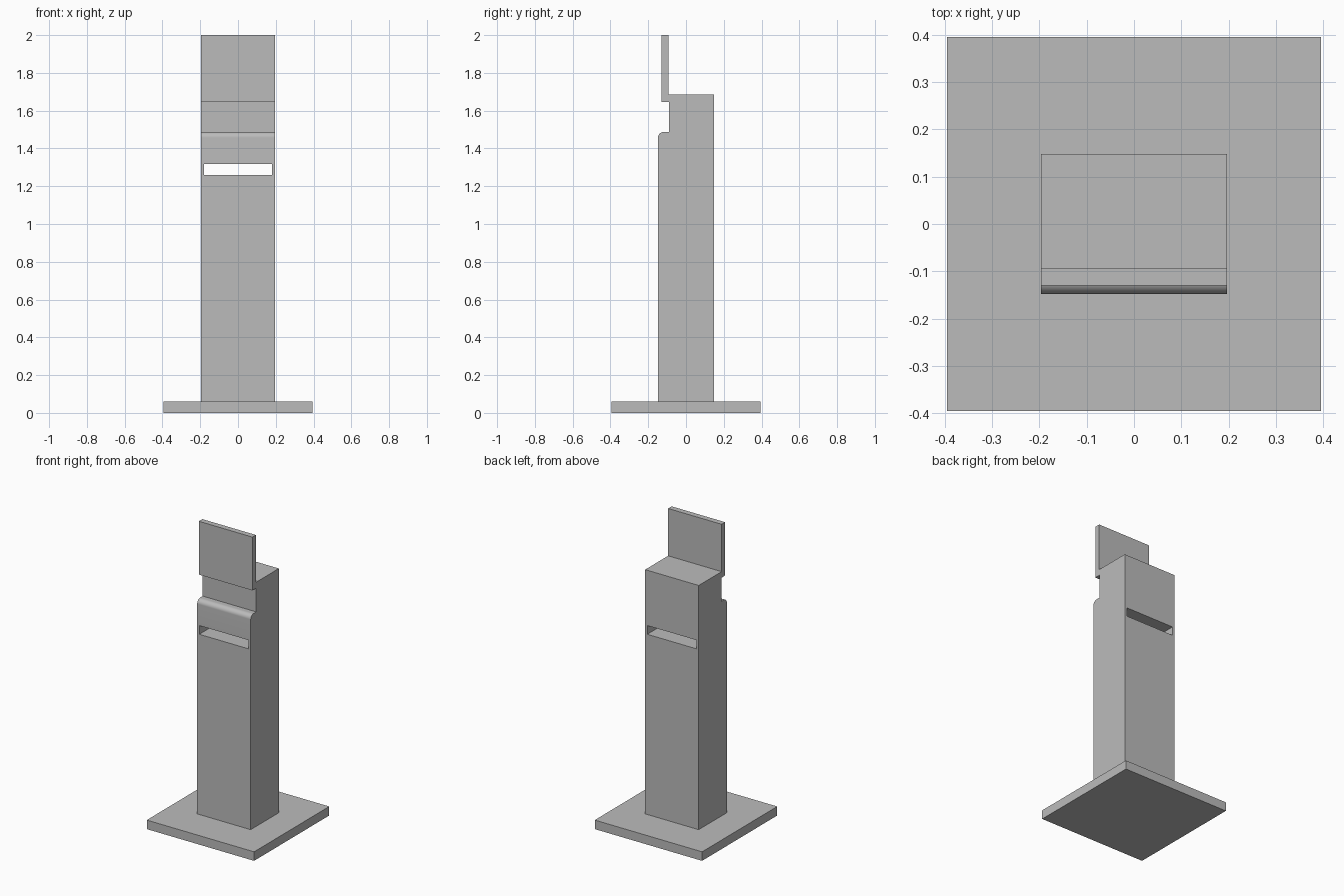
import bpy
import bmesh
import math

cube = bpy.data.objects.get("Cube")
if cube:
    bpy.data.objects.remove(cube, do_unlink=True)

grey = bpy.data.materials.new("light_grey")
grey.use_nodes = True
colour = (0.5, 0.5, 0.5, 1)
grey.diffuse_color = colour
grey.node_tree.nodes["Principled BSDF"].inputs["Base Color"].default_value = colour


def box(name, low, high):
    bpy.ops.mesh.primitive_cube_add(
        size=1, location=[(a + b) / 2 for a, b in zip(low, high)])
    obj = bpy.context.object
    obj.name = name
    obj.scale = [b - a for a, b in zip(low, high)]
    bpy.ops.object.transform_apply(location=False, rotation=False, scale=True)
    obj.data.materials.append(grey)
    return obj


def extrude_profile(name, points, half_width):
    """Extrude a closed (y, z) outline across x."""
    bm = bmesh.new()
    face = bm.faces.new([bm.verts.new((-half_width, y, z)) for y, z in points])
    result = bmesh.ops.extrude_face_region(bm, geom=[face], use_keep_orig=True)
    verts = [v for v in result["geom"] if isinstance(v, bmesh.types.BMVert)]
    bmesh.ops.translate(bm, verts=verts, vec=(2 * half_width, 0, 0))
    bmesh.ops.recalc_face_normals(bm, faces=bm.faces)
    mesh = bpy.data.meshes.new(name)
    bm.to_mesh(mesh)
    bm.free()
    obj = bpy.data.objects.new(name, mesh)
    bpy.context.collection.objects.link(obj)
    mesh.materials.append(grey)
    return obj


# Floor plate
base_top = 0.06
box("base_plate", (-0.395, -0.395, 0), (0.395, 0.395, base_top))

# Column outline: rounded front lip, recess, overhanging upright panel
front, back, recess = -0.148, 0.148, -0.09
lip_top, radius, steps = 1.487, 0.03, 12
lip = []
for i in range(steps + 1):
    a = math.pi / 2 * i / steps
    lip.append((front + radius * (1 - math.cos(a)),
                lip_top - radius * (1 - math.sin(a))))
outline = [(front, base_top)] + lip + [
    (recess, lip_top), (recess, 1.645), (-0.13, 1.645), (-0.13, 2.0),
    (recess - 0.003, 2.0), (recess - 0.003, 1.685),
    (back, 1.685), (back, base_top)]
column = extrude_profile("column", outline, 0.197)

# Slot cut straight through from front to back
cutter = box("slot_cutter", (-0.181, -0.3, 1.259), (0.181, 0.3, 1.317))
cutter.hide_render = True
bpy.ops.object.select_all(action="DESELECT")
column.select_set(True)
bpy.context.view_layer.objects.active = column
cut = column.modifiers.new("slot", "BOOLEAN")
cut.operation = "DIFFERENCE"
cut.solver = "EXACT"
cut.object = cutter
bpy.ops.object.modifier_apply(modifier=cut.name)
bpy.data.objects.remove(cutter, do_unlink=True)

# Smooth lip, crisp edges elsewhere
bpy.ops.object.shade_smooth_by_angle(angle=math.radians(30))
